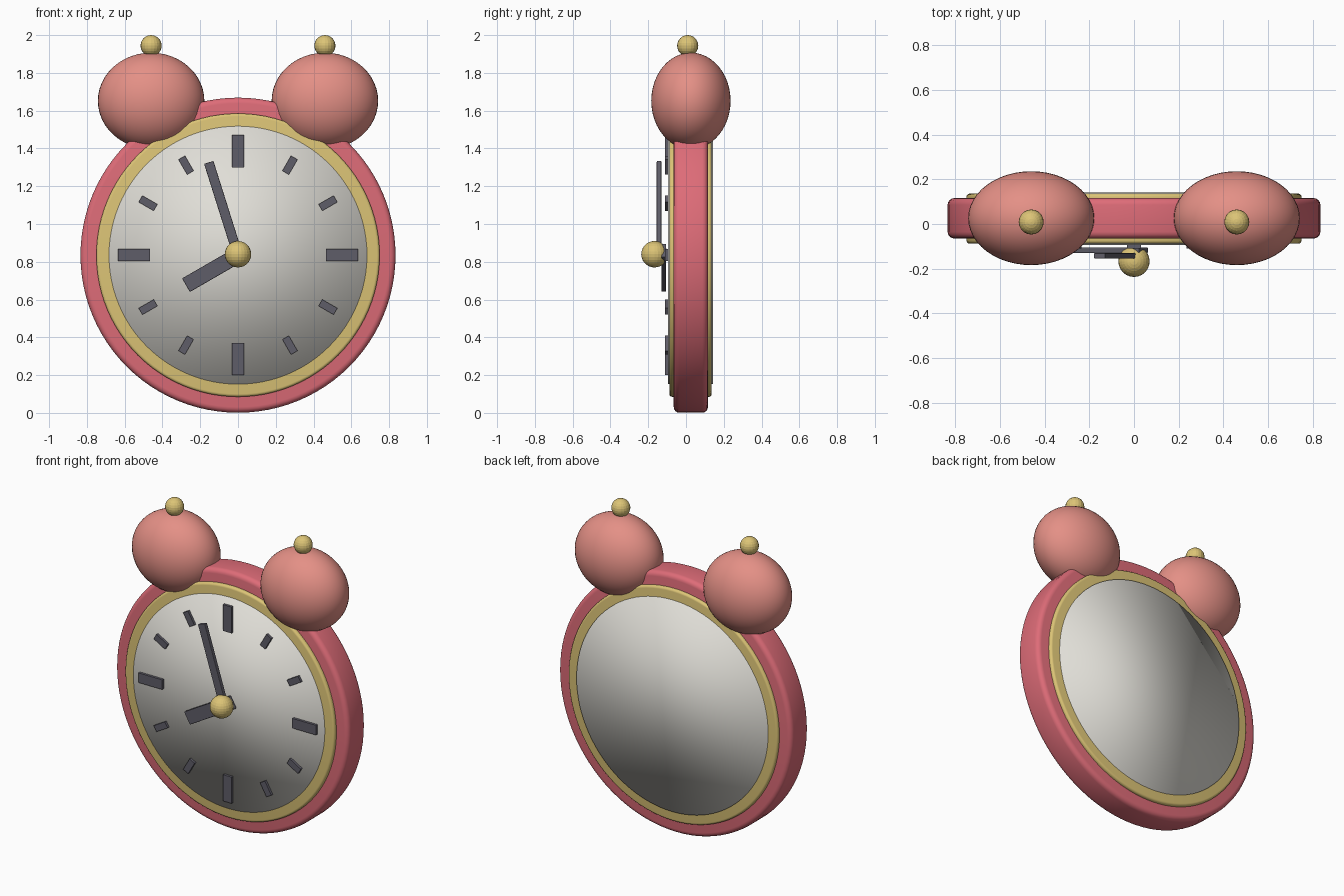
import bpy, math
from mathutils import Matrix, Vector

cube = bpy.data.objects.get("Cube")
if cube:
    bpy.data.objects.remove(cube, do_unlink=True)

CENTRE_Z = 0.835


def material(name, srgb):
    col = [(c / 255 / 12.92 if c < 11 else ((c / 255 + 0.055) / 1.055) ** 2.4) for c in srgb] + [1]
    m = bpy.data.materials.new(name)
    m.use_nodes = True
    m.diffuse_color = col
    m.node_tree.nodes["Principled BSDF"].inputs["Base Color"].default_value = col
    return m


red = material("case red", (222, 108, 120))
pink = material("bell pink", (228, 144, 134))
gold = material("brass", (220, 196, 118))
ivory = material("dial ivory", (224, 222, 215))
dark = material("dark grey", (95, 93, 104))


def finish(name, mat):
    ob = bpy.context.object
    ob.name = name
    ob.data.materials.append(mat)
    return ob


def bevel(ob, width, segments):
    mod = ob.modifiers.new("rounded rim", "BEVEL")
    mod.width, mod.segments = width, segments
    mod.limit_method, mod.angle_limit = "ANGLE", math.radians(50)


def disc(name, radius, y_front, y_back, mat, rim=0):
    """Upright round slab facing the front."""
    bpy.ops.mesh.primitive_cylinder_add(
        vertices=96, radius=radius, depth=y_back - y_front,
        location=(0, (y_front + y_back) / 2, CENTRE_Z), rotation=(math.pi / 2, 0, 0))
    bpy.ops.object.shade_smooth()
    ob = finish(name, mat)
    if rim:
        bevel(ob, rim, 4)


def ball(name, loc, size, mat, segments, rings, smooth):
    bpy.ops.mesh.primitive_uv_sphere_add(segments=segments, ring_count=rings, radius=1, location=loc)
    finish(name, mat).scale = size
    if smooth:
        bpy.ops.object.shade_smooth()


def bar(name, angle, r0, r1, width, y_front, y_back):
    """Box on the dial, running from r0 to r1 along a clockwise angle."""
    bpy.ops.mesh.primitive_cube_add(size=1)
    ob = finish(name, dark)
    ob.data.transform(Matrix.Diagonal((width, y_back - y_front, r1 - r0, 1)))
    ob.data.transform(Matrix.Translation(Vector((0, (y_front + y_back) / 2, (r0 + r1) / 2))))
    ob.location.z = CENTRE_Z
    ob.rotation_euler.y = math.radians(angle)
    return ob


# Case, brass ring and dial, visible on both sides
disc("case", 0.834, -0.065, 0.116, red, 0.03)
disc("brass_ring", 0.75, -0.088, 0.136, gold, 0.015)
disc("dial", 0.683, -0.094, 0.143, ivory)

# Hour marks, longer at the quarters
for hour in range(12):
    quarter = hour % 3 == 0
    half, width = (0.085, 0.063) if quarter else (0.046, 0.04)
    bar(f"hour_mark_{hour or 12}", hour * 30, 0.55 - half, 0.55 + half, width, -0.11, -0.09)

# Hands and centre cap
bevel(bar("hour_hand", 240, -0.05, 0.318, 0.083, -0.13, -0.105), 0.004, 2)
bevel(bar("minute_hand", -17.5, -0.01, 0.515, 0.052, -0.155, -0.13), 0.004, 2)
ball("centre_cap", (0, -0.167, CENTRE_Z + 0.005), (0.07,) * 3, gold, 24, 14, False)

# Bells with knobs
for side, x in (("left", 0.46), ("right", -0.46)):
    ball(f"{side}_bell", (x, 0.026, 1.652), (0.282, 0.21, 0.255), pink, 48, 24, True)
    ball(f"{side}_bell_knob", (x, 0.009, 1.944), (0.056,) * 3, gold, 20, 12, False)
